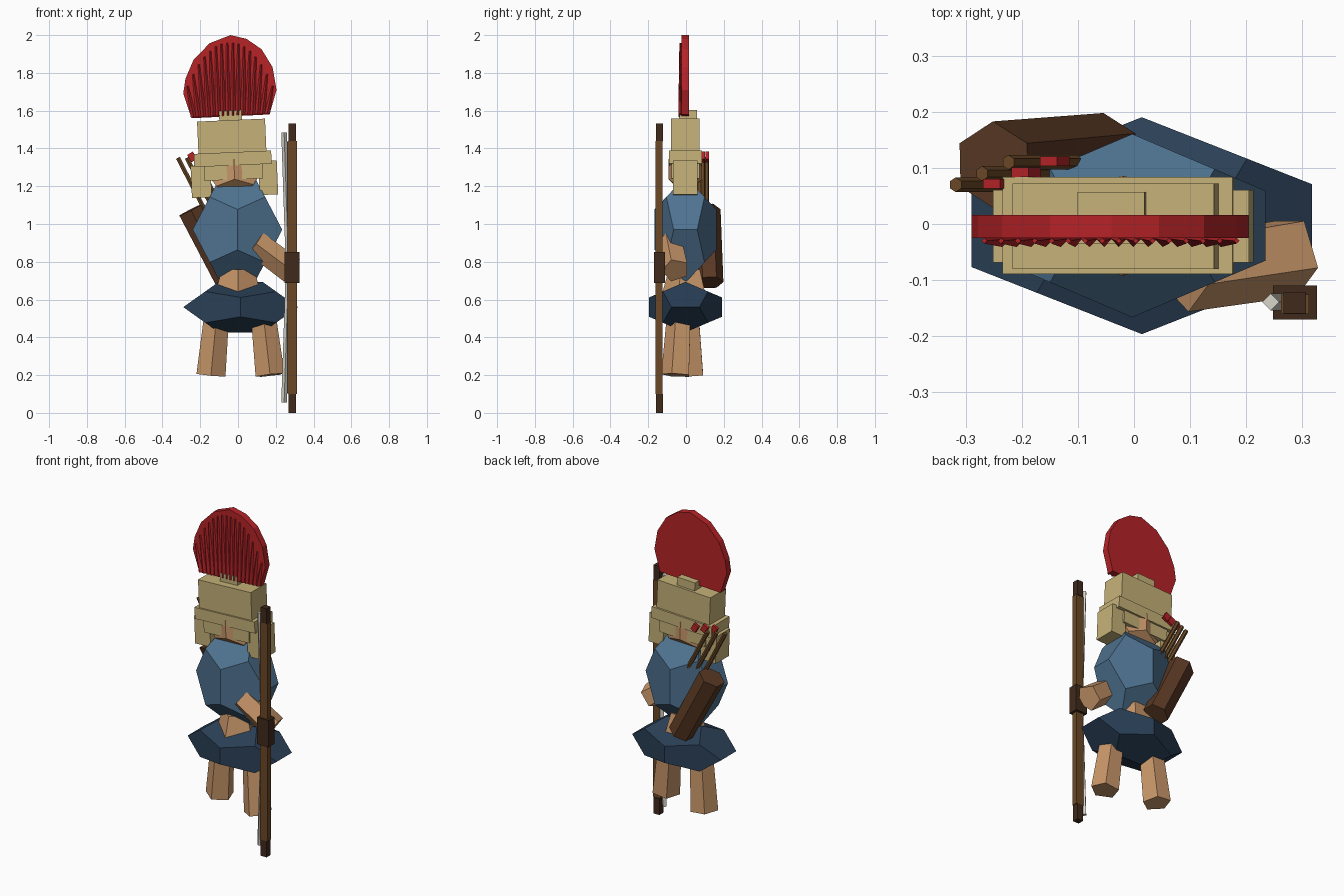
import bpy, bmesh
from math import radians, sqrt, sin, cos, pi
from mathutils import Vector, Matrix

if "Cube" in bpy.data.objects:
    bpy.data.objects.remove(bpy.data.objects["Cube"])

TILT = radians(-2.5)          # the whole head leans slightly sideways


def material(name, hexa):
    rgb = [(int(hexa[i:i + 2], 16) / 255) ** 2.2 for i in (0, 2, 4)]
    m = bpy.data.materials.new(name)
    m.diffuse_color = (*rgb, 1)
    m.use_nodes = True
    m.node_tree.nodes["Principled BSDF"].inputs["Base Color"].default_value = m.diffuse_color
    return m


KHAKI = material("khaki", "C4B078")
RED = material("red", "B5282C")
SKIN = material("skin", "C8966A")
BLUE = material("blue", "50728F")
NAVY = material("navy", "2E4257")
WOOD = material("wood", "6B4A2B")
DARK = material("dark_wood", "432E22")
LEATHER = material("leather", "5A3B28")
PALE = material("pale", "D8D4CA")


def finish(bm, name, mat):
    bmesh.ops.recalc_face_normals(bm, faces=bm.faces)
    me = bpy.data.meshes.new(name)
    bm.to_mesh(me)
    bm.free()
    me.materials.append(mat)
    ob = bpy.data.objects.new(name, me)
    bpy.context.collection.objects.link(ob)
    return ob


def box(name, center, size, mat, tilt=0.0):
    bm = bmesh.new()
    bmesh.ops.create_cube(bm, size=1)
    bm.transform(Matrix.Translation(center) @ Matrix.Rotation(tilt, 4, 'Y')
                 @ Matrix.Diagonal((*size, 1)))
    return finish(bm, name, mat)


def dodeca(name, center, radii, mat, tilt=0.0):
    """Dodecahedron with a vertical edge on the front, stretched per axis."""
    p, s = (1 + sqrt(5)) / 2, 1 / sqrt(3)
    bm = bmesh.new()
    signs = (-1, 1)
    pts = [(a, b, c) for a in signs for b in signs for c in signs]
    for a in signs:
        for b in signs:
            pts += [(0, a * p, b / p), (a / p, 0, b * p), (a * p, b / p, 0)]
    for v in pts:
        bm.verts.new(Vector(v) * s)
    bmesh.ops.convex_hull(bm, input=bm.verts[:])
    bmesh.ops.dissolve_limit(bm, angle_limit=0.02, verts=bm.verts[:], edges=bm.edges[:])
    bm.transform(Matrix.Translation(center) @ Matrix.Rotation(tilt, 4, 'Y')
                 @ Matrix.Diagonal((*radii, 1)))
    return finish(bm, name, mat)


def limb(name, a, b, ra, rb, sides, mat):
    """Tapered prism from a to b, one corner turned to the front."""
    a, b = Vector(a), Vector(b)
    z = (b - a).normalized()
    y = Vector((0, -1, 0))
    y = (y - z * y.dot(z)).normalized()
    x = y.cross(z)
    bm = bmesh.new()
    rings = []
    for c, r in ((a, ra), (b, rb)):
        rings.append([bm.verts.new(c + r * (y * cos(2 * pi * i / sides) + x * sin(2 * pi * i / sides)))
                      for i in range(sides)])
    bm.faces.new(rings[0])
    bm.faces.new(rings[1])
    for i in range(sides):
        j = (i + 1) % sides
        bm.faces.new((rings[0][i], rings[0][j], rings[1][j], rings[1][i]))
    return finish(bm, name, mat)


# Body
dodeca("torso", (-0.003, -0.003, 0.97), (0.254, 0.175, 0.30), BLUE)
dodeca("skirt", (0.014, -0.003, 0.56), (0.325, 0.207, 0.143), NAVY)
limb("waist", (0, 0, 0.62), (0, 0, 0.76), 0.13, 0.09, 5, SKIN)
limb("left_leg", (-0.11, 0.01, 0.55), (-0.143, 0.025, 0.2), 0.068, 0.081, 5, SKIN)
limb("right_leg", (0.13, -0.03, 0.55), (0.17, -0.05, 0.2), 0.068, 0.081, 5, SKIN)
limb("right_arm", (0.09, -0.085, 0.90), (0.283, -0.055, 0.755), 0.072, 0.075, 5, SKIN)

# Head and helmet
dodeca("head", (-0.02, -0.003, 1.29), (0.17, 0.095, 0.148), SKIN, TILT)
box("helmet_lower", (-0.025, -0.003, 1.28), (0.31, 0.15, 0.09), KHAKI, TILT)
box("helmet_brim", (-0.028, -0.003, 1.345), (0.41, 0.173, 0.07), KHAKI, TILT)
box("helmet_crown", (-0.033, -0.004, 1.46), (0.36, 0.152, 0.18), KHAKI, TILT)
box("helmet_knob", (-0.04, 0.011, 1.575), (0.12, 0.092, 0.05), KHAKI, TILT)
box("left_cheek_guard", (-0.195, -0.004, 1.225), (0.105, 0.13, 0.17), KHAKI, TILT)
box("right_cheek_guard", (0.16, -0.004, 1.245), (0.098, 0.13, 0.18), KHAKI, TILT)

# Crest plate
outline = [(-0.246, 1.56), (-0.29, 1.69), (-0.278, 1.77), (-0.235, 1.87), (-0.15, 1.957),
           (-0.04, 2.0), (0.045, 1.98), (0.125, 1.925), (0.183, 1.83), (0.204, 1.71), (0.167, 1.58)]
bm = bmesh.new()
face = bm.faces.new([bm.verts.new((x, 0.016, z)) for x, z in outline])
ext = bmesh.ops.extrude_face_region(bm, geom=[face])
bmesh.ops.translate(bm, vec=(0, -0.041, 0),
                    verts=[g for g in ext["geom"] if isinstance(g, bmesh.types.BMVert)])
if not any(f.calc_center_median().y > 0.015 for f in bm.faces):
    bm.faces.new([v for v in bm.verts if v.co.y > 0])
finish(bm, "crest_plate", RED)

# Crest feathers: narrow spikes fanning over the front of the plate
N = 16
for i in range(N):
    t = i / (N - 1) * 2 - 1
    low = (-0.04 + 0.195 * t, -0.026, 1.575 + 0.009 * t)
    high = (-0.042 + 0.225 * t, -0.03, 1.96 - 0.23 * abs(t) ** 2.2)
    limb(f"crest_feather_{i + 1}", low, high, 0.015, 0.005, 4, RED)

# Bow
box("bow_limb", (0.287, -0.143, 0.77), (0.05, 0.035, 1.34), WOOD)
box("bow_grip", (0.287, -0.14, 0.77), (0.079, 0.06, 0.165), DARK)
for z, n in ((0.05, "lower"), (1.485, "upper")):
    box(f"bow_tip_{n}", (0.287, -0.141, z), (0.04, 0.038, 0.1 if z < 1 else 0.095), DARK)
limb("bow_string_lower", (0.244, -0.139, 0.055), (0.268, -0.139, 0.77), 0.015, 0.015, 4, PALE)
limb("bow_string_upper", (0.244, -0.139, 1.485), (0.268, -0.139, 0.77), 0.015, 0.015, 4, PALE)

# Quiver and arrows
limb("quiver", (-0.25, 0.105, 1.075), (-0.053, 0.125, 0.69), 0.078, 0.073, 6, LEATHER)
for i in range(3):
    x, y = -0.318 + 0.047 * i, 0.07 + 0.02 * i
    limb(f"arrow_shaft_{i + 1}", (x, y, 1.35), (x + 0.16, y, 1.04), 0.013, 0.013, 6, WOOD)
    box(f"arrow_fletching_{i + 1}", (x + 0.075 + 0.004 * i, y + 0.002, 1.355),
        (0.035, 0.017, 0.045), RED, radians(-30))
